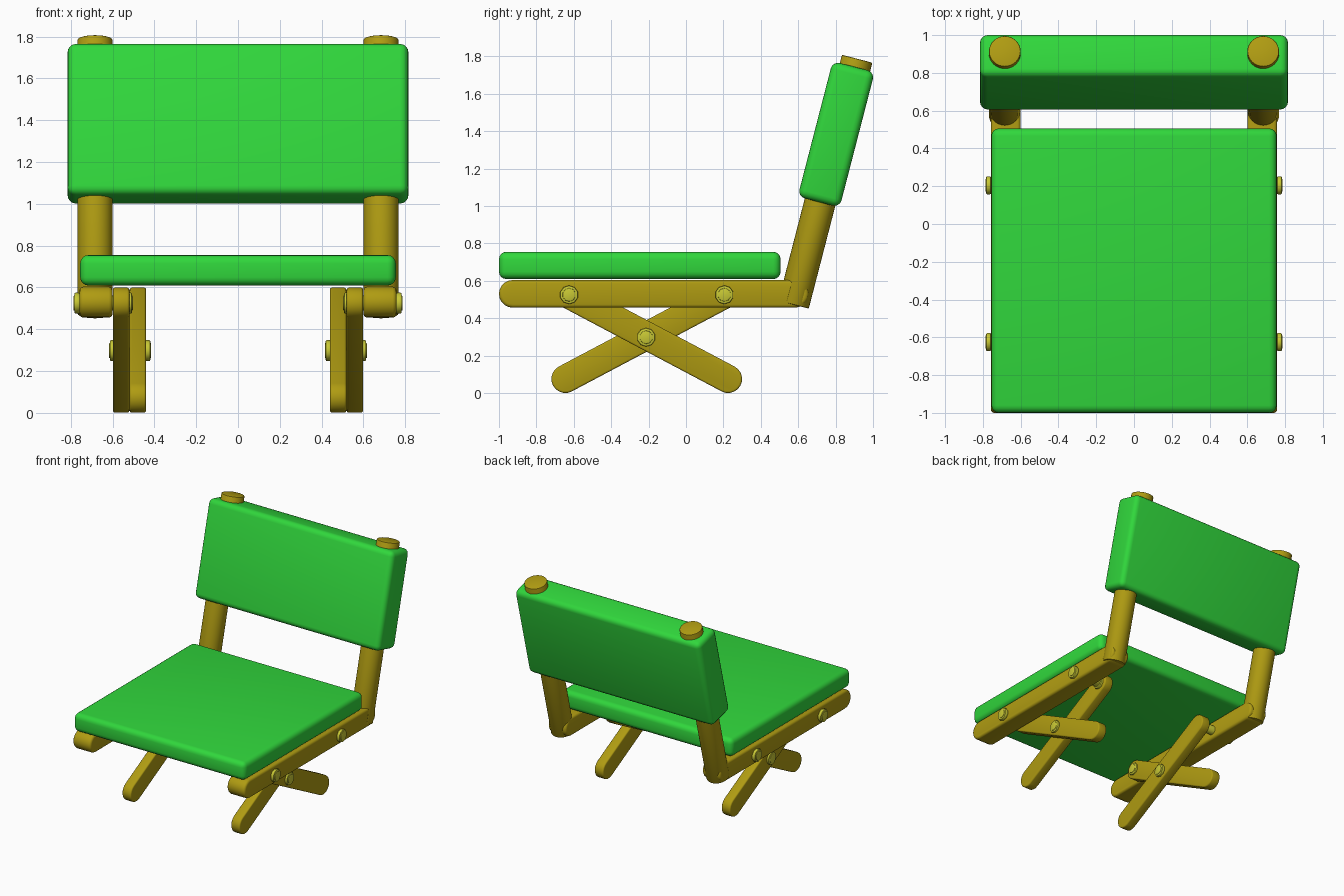
import bpy, bmesh, math
from mathutils import Vector, Matrix

old = bpy.data.objects.get("Cube")
if old:
    bpy.data.objects.remove(old, do_unlink=True)


def material(name, rgb):
    m = bpy.data.materials.new(name)
    m.use_nodes = True
    m.diffuse_color = (*rgb, 1)
    m.node_tree.nodes["Principled BSDF"].inputs["Base Color"].default_value = (*rgb, 1)
    return m


GREEN = material("green_fabric", (0.03, 0.68, 0.045))
WOOD = material("golden_wood", (0.43, 0.33, 0.006))
METAL = material("yellow_metal", (0.58, 0.58, 0.035))


def finish(name, bm, mat, bevel, segments=3):
    """Turn a bmesh into a bevelled, smooth-shaded object."""
    bmesh.ops.recalc_face_normals(bm, faces=bm.faces)
    sharp = [e for e in bm.edges if e.calc_face_angle(0) > math.radians(50)]
    bmesh.ops.bevel(bm, geom=sharp, offset=bevel, segments=segments,
                    profile=0.5, affect='EDGES')
    mesh = bpy.data.meshes.new(name)
    bm.to_mesh(mesh)
    bm.free()
    mesh.materials.append(mat)
    ob = bpy.data.objects.new(name, mesh)
    bpy.context.collection.objects.link(ob)
    bpy.ops.object.select_all(action='DESELECT')
    ob.select_set(True)
    bpy.context.view_layer.objects.active = ob
    bpy.ops.object.shade_smooth_by_angle(angle=math.radians(40))
    return ob


def cushion(name, centre, size, tilt=0.0):
    bm = bmesh.new()
    mat = (Matrix.Translation(centre) @ Matrix.Rotation(tilt, 4, 'X')
           @ Matrix.Diagonal((*size, 1)))
    bmesh.ops.create_cube(bm, size=1, matrix=mat)
    return finish(name, bm, GREEN, 0.04, 4)


def rod(name, a, b, radius, sides, mat, bevel):
    """Round bar between two points."""
    a, b = Vector(a), Vector(b)
    bm = bmesh.new()
    turn = (b - a).to_track_quat('Z', 'Y').to_matrix().to_4x4()
    bmesh.ops.create_cone(bm, cap_ends=True, segments=sides, radius1=radius,
                          radius2=radius, depth=(b - a).length,
                          matrix=Matrix.Translation((a + b) / 2) @ turn)
    return finish(name, bm, mat, bevel, 2)


def slat(name, a, b, radius, x0, x1, bevel):
    """Round-ended plank between two (y, z) end centres, from x0 to x1."""
    heading = math.atan2(b[1] - a[1], b[0] - a[0])
    bm = bmesh.new()
    verts = []
    for (y, z), start in ((b, heading - math.pi / 2), (a, heading + math.pi / 2)):
        for i in range(11):
            t = start + math.pi * i / 10
            verts.append(bm.verts.new((x0, y + radius * math.cos(t),
                                       z + radius * math.sin(t))))
    face = bm.faces.new(verts)
    out = bmesh.ops.extrude_face_region(bm, geom=[face])
    moved = [v for v in out["geom"] if isinstance(v, bmesh.types.BMVert)]
    bmesh.ops.translate(bm, verts=moved, vec=(x1 - x0, 0, 0))
    return finish(name, bm, WOOD, bevel)


# Cushions
TILT = math.radians(-14.5)
cushion("seat", (0, -0.247, 0.682), (1.51, 1.506, 0.146))
cushion("backrest", (0, 0.803, 1.383), (1.63, 0.232, 0.748), TILT)

# Joint centres of the crossed legs, as (y, z)
FRONT_JOINT, BACK_JOINT = (-0.625, 0.525), (0.205, 0.525)
FRONT_FOOT, BACK_FOOT = (-0.645, 0.075), (0.225, 0.075)
CROSS = (-0.213, 0.298)

for side, s in (("left", 1), ("right", -1)):
    # Side rail and back post
    slat(side + "_rail", (-0.926, 0.53), (0.582, 0.53), 0.074, s * 0.6, s * 0.758, 0.018)
    rod(side + "_back_post", (s * 0.684, 0.575, 0.472), (s * 0.684, 0.915, 1.787),
        0.084, 32, WOOD, 0.006)
    # Crossed legs
    slat(side + "_outer_leg", FRONT_JOINT, BACK_FOOT, 0.075, s * 0.52, s * 0.598, 0.01)
    slat(side + "_inner_leg", FRONT_FOOT, BACK_JOINT, 0.075, s * 0.44, s * 0.518, 0.01)
    # Bolts, each a shank with a head at both ends
    for label, (y, z), x0, x1 in (("front", FRONT_JOINT, 0.503, 0.787),
                                  ("back", BACK_JOINT, 0.503, 0.787),
                                  ("cross", CROSS, 0.415, 0.617)):
        name = side + "_" + label + "_bolt"
        rod(name + "_shank", (s * x0, y, z), (s * x1, y, z), 0.036, 10, METAL, 0.004)
        for end, a, b in (("inner", x0 + 0.004, x0 + 0.03), ("outer", x1 - 0.03, x1 - 0.004)):
            rod(name + "_" + end + "_head", (s * a, y, z), (s * b, y, z),
                0.05, 10, METAL, 0.006)
